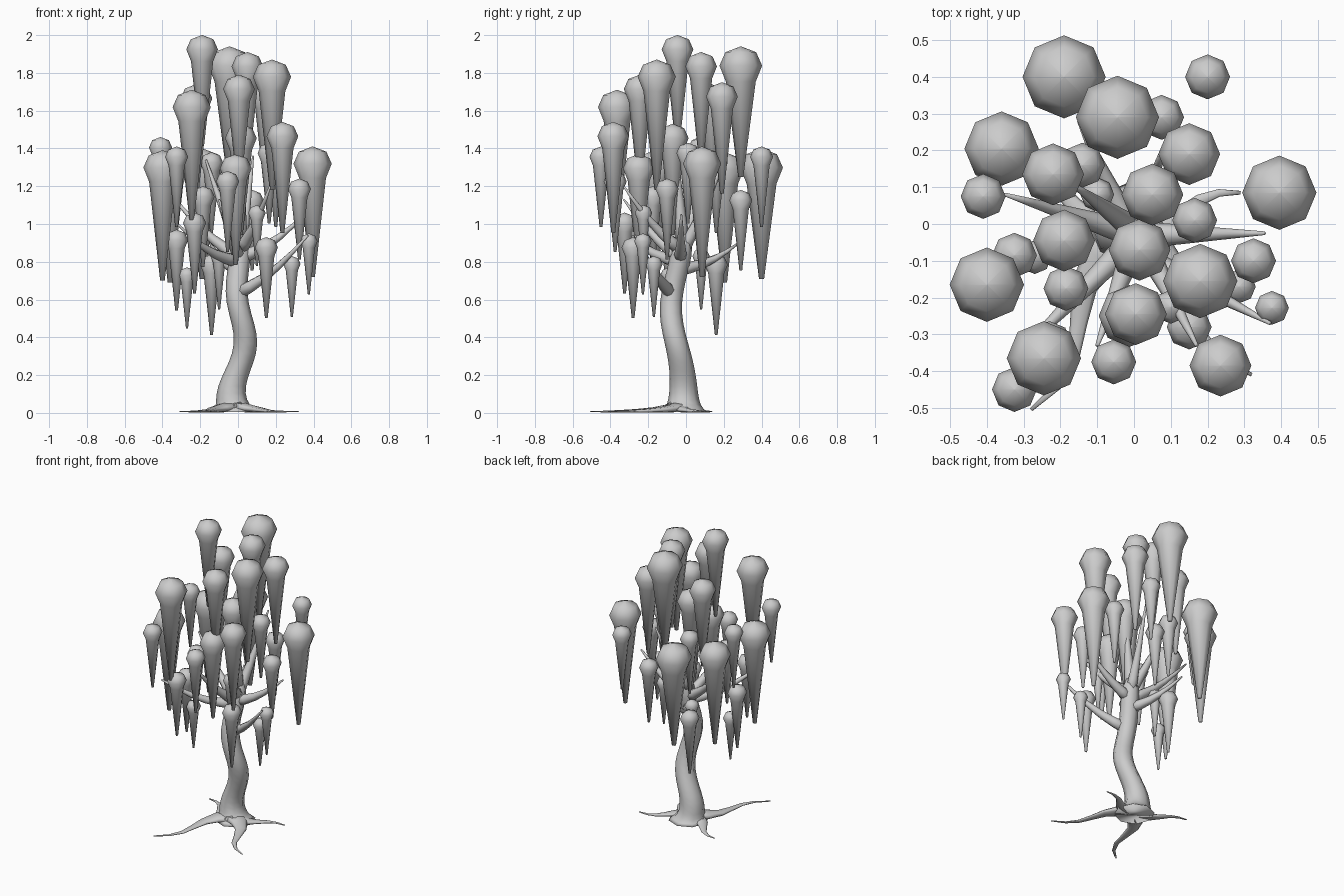
import bpy, bmesh, math
from mathutils import Vector

if "Cube" in bpy.data.objects:
    bpy.data.objects.remove(bpy.data.objects["Cube"])


def loft(name, rings):
    """Skin a stack of equal rings, capped at both ends, smooth shaded."""
    bm = bmesh.new()
    vs = [[bm.verts.new(p) for p in ring] for ring in rings]
    n = len(vs[0])
    for a, b in zip(vs, vs[1:]):
        for k in range(n):
            bm.faces.new((a[k], a[k - 1], b[k - 1], b[k]))
    bm.faces.new(vs[0])
    bm.faces.new(vs[-1])
    bmesh.ops.recalc_face_normals(bm, faces=bm.faces)
    me = bpy.data.meshes.new(name)
    bm.to_mesh(me)
    bm.free()
    for p in me.polygons:
        p.use_smooth = True
    ob = bpy.data.objects.new(name, me)
    bpy.context.collection.objects.link(ob)


def circle(center, u, v, n=8):
    angles = [k * math.tau / n for k in range(n)]
    return [center + u * math.cos(a) + v * math.sin(a) for a in angles]


def limb(name, path, radius, steps, flat=1.0):
    """Tapered tube along path(t), with radius(t), t from 0 to 1."""
    rings = []
    for i in range(steps + 1):
        t = i / steps
        tan = (path(t + .01) - path(t - .01)).normalized()
        side = Vector((0, 1, 0)).cross(tan) if tan.z > .95 else tan.cross(Vector((0, 0, 1)))
        side.normalize()
        up = side.cross(tan)
        rings.append(circle(path(t), side * radius(t), up * radius(t) * flat))
    loft(name, rings)


# Winding trunk, flared at the foot
def trunk_axis(z):
    return Vector((.009 + .05 * math.sin(11 * (z - .25)) * (1 - z),
                   -.012 - .068 * math.sin(math.pi * z / 1.1) ** 4, z))


def trunk_radius(z):
    return .056 + .032 * math.exp(-z / .22) + .045 * math.exp(-z / .025)


loft("trunk", [circle(trunk_axis(z), Vector((r, 0, 0)), Vector((0, r, 0)))
               for z in (.004 + .956 * (i / 20) ** 1.4 for i in range(21))
               for r in [trunk_radius(z) * min(1, (1.04 - z) / .16)]])

# Flat crooked roots, one per tip, swaying either way
for i, (x, y, sway) in enumerate([(-.28, -.505, .07), (.32, -.41, -.07),
                                  (.29, .085, .07), (-.31, .135, -.07)]):
    base, end = Vector((-.02, -.03, .03)), Vector((x, y, .006))
    across = (end - base).cross(Vector((0, 0, 1)))

    def root_path(t):
        p = base.lerp(end, t) + across * sway * math.sin(t * math.tau)
        p.z = .007 + .03 * (1 - t) ** 3
        return p
    limb(f"root_{i + 1}", root_path, lambda t: .005 + .032 * (1 - t) + .045 * (1 - t) ** 4, 6, .4)

# Branches leave the trunk at a given height and curve up to their tip
for i, (h, *tip) in enumerate([
        (.63, .37, -.27, .94), (.82, .355, -.025, 1.05), (.8, -.32, -.36, 1.0),
        (.82, -.35, .08, 1.15), (.76, -.15, .28, .9), (.84, .08, .21, 1.36),
        (.86, -.17, .11, 1.34), (.82, -.1, -.33, 1.13), (.86, .17, -.33, 1.2),
        (.9, .02, -.06, 1.45)]):
    base, end = trunk_axis(h), Vector(tip)

    def branch_path(t):
        p = base.lerp(end, t)
        p.z -= .03 * math.sin(math.pi * t) * (end - base).to_2d().length / .35
        return p
    limb(f"branch_{i + 1}", branch_path, lambda t: .005 + .033 * (1 - t), 5)

# Hanging foliage grouped by head radius; each entry is (x, y, top)
foliage = {
    .113: [(-.045, .29, 1.94), (-.19, .4, 1.4)],
    .101: [(.18, -.155, 1.87), (-.245, -.365, 1.71), (.395, .085, 1.41),
           (-.4, -.165, 1.39), (-.36, .205, 1.38)],
    .084: [(-.19, -.045, 2.0), (.05, .08, 1.91), (.005, -.245, 1.79), (-.22, .135, 1.74),
           (.15, .19, 1.75), (.235, -.385, 1.54), (.015, -.07, 1.53), (-.012, -.25, 1.37)],
    .061: [(-.41, .075, 1.46), (-.325, -.45, 1.41), (-.14, .16, 1.38), (-.055, -.375, 1.28),
           (.2, .4, 1.41), (.325, -.1, 1.24), (.165, .01, 1.43), (-.185, -.175, 1.2),
           (.15, -.28, .93), (-.23, -.325, 1.06), (-.325, -.085, .97), (.075, .29, 1.18),
           (-.14, .16, .84)],
    .046: [(.1, -.225, 1.1), (.375, -.228, .95), (.285, -.17, .83), (-.27, -.09, .77),
           (-.1, .08, .87)],
}
for r, places in foliage.items():
    length = min(7 * r, .69)
    # eight-sided rounded head, narrow neck, long taper
    profile = [(.02 * r, 0), (.72 * r, .27 * r), (r, .9 * r), (.7 * r, 1.65 * r), (.12 * r, length)]
    for i, (x, y, top) in enumerate(places):
        loft(f"foliage_{round(r * 1000)}_{i + 1}",
             [circle(Vector((x, y, top - d)), Vector((w, 0, 0)), Vector((0, w, 0)))
              for w, d in profile])
